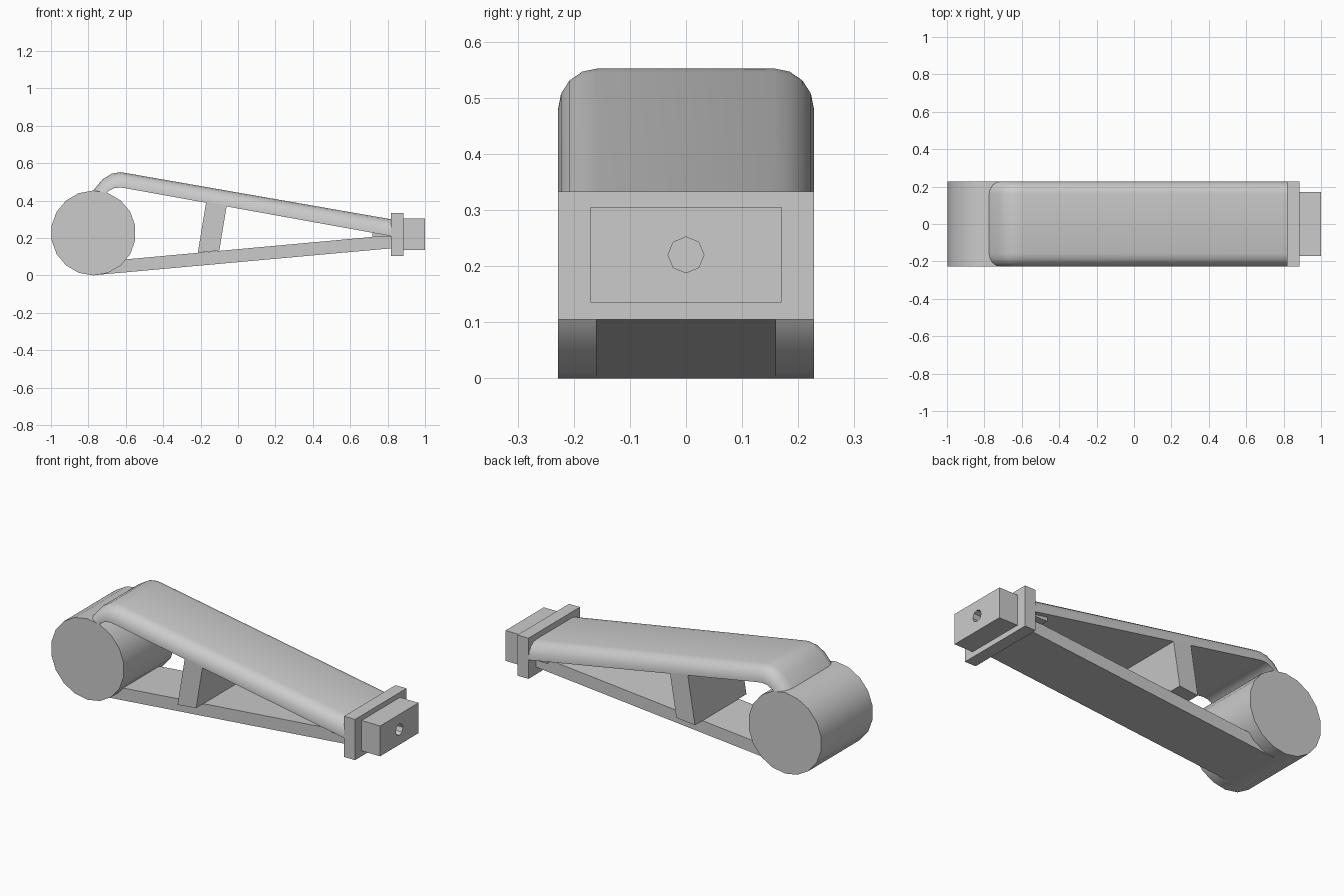
import bpy, bmesh, math
from mathutils import Matrix, Vector

cube = bpy.data.objects.get("Cube")
if cube:
    bpy.data.objects.remove(cube, do_unlink=True)

grey = bpy.data.materials.new("light_grey")
grey.use_nodes = True
grey.diffuse_color = (0.6, 0.6, 0.6, 1)
grey.node_tree.nodes["Principled BSDF"].inputs["Base Color"].default_value = (0.6, 0.6, 0.6, 1)

HALF = 0.228  # half width of the widest parts


def finish(name, bm, smooth=False):
    bmesh.ops.recalc_face_normals(bm, faces=bm.faces[:])
    mesh = bpy.data.meshes.new(name)
    bm.to_mesh(mesh)
    bm.free()
    mesh.materials.append(grey)
    obj = bpy.data.objects.new(name, mesh)
    bpy.context.collection.objects.link(obj)
    if smooth:
        bpy.ops.object.select_all(action='DESELECT')
        obj.select_set(True)
        bpy.context.view_layer.objects.active = obj
        bpy.ops.object.shade_smooth_by_angle(angle=math.radians(35))
    return obj


def loft(name, rings, smooth=False):
    """Skin a list of closed rings and cap both ends."""
    bm = bmesh.new()
    loops = [[bm.verts.new(p) for p in ring] for ring in rings]
    n = len(loops[0])
    for a, b in zip(loops, loops[1:]):
        for i in range(n):
            j = (i + 1) % n
            bm.faces.new((a[i], a[j], b[j], b[i]))
    bm.faces.new(loops[0])
    bm.faces.new(loops[-1])
    return finish(name, bm, smooth)


def slab(name, profile, half):
    """Extrude a side profile across the width."""
    return loft(name, [[(x, y, z) for x, z in profile] for y in (-half, half)])


def box(name, x0, x1, z0, z1, half):
    return slab(name, [(x0, z0), (x1, z0), (x1, z1), (x0, z1)], half)


def rod(name, radius, length, sides, centre, turn, smooth=False):
    bm = bmesh.new()
    bmesh.ops.create_cone(bm, cap_ends=True, segments=sides, radius1=radius,
                          radius2=radius, depth=length,
                          matrix=Matrix.Translation(centre) @ turn)
    return finish(name, bm, smooth)


# Roller at the low end
rod("roller", 0.227, 2 * HALF, 18, (-0.773, 0, 0.227),
    Matrix.Rotation(math.pi / 2, 4, 'X'), True)

# Upper arm: flat underside, rounded upper edges, hooked down onto the roller
corner = [(HALF - 0.07 + 0.07 * math.cos(a), 0.12 + 0.88 * math.sin(a))
          for a in (math.radians(22.5 * k) for k in range(5))]
half_section = [(HALF, 0)] + corner
section = half_section + [(-y, t) for y, t in reversed(half_section)]
under = [(-0.73, 0.41), (-0.69, 0.452), (-0.66, 0.467), (-0.63, 0.47), (-0.6, 0.466), (0.82, 0.21)]
over = [(-0.778, 0.45), (-0.725, 0.513), (-0.675, 0.544), (-0.63, 0.552), (-0.585, 0.545), (0.82, 0.3)]
rings = []
for low, high in zip(under, over):
    pts = [Vector(low).lerp(Vector(high), t) for _, t in section]
    rings.append([(p.x, y, p.y) for p, (y, _) in zip(pts, section)])
loft("upper_arm", rings, True)

# Lower strut, slanted brace and the joint where the arms meet
slab("lower_strut", [(-0.775, 0.001), (0.82, 0.145), (0.82, 0.215), (-0.775, 0.07)], 0.16)
slab("brace", [(-0.215, 0.121), (-0.1, 0.133), (-0.06, 0.375), (-0.17, 0.395)], HALF)
box("joint", 0.72, 0.82, 0.205, 0.24, 0.2)

# End flange and mounting block with a pin hole
box("flange", 0.817, 0.885, 0.105, 0.333, HALF)
block = box("mounting_block", 0.883, 1.0, 0.135, 0.305, 0.17)
cutter = rod("pin_hole_cutter", 0.032, 0.2, 8, (1.0, 0, 0.22),
             Matrix.Rotation(math.pi / 2, 4, 'Y'))
cutter.hide_render = True
cutter.hide_viewport = True
cut = block.modifiers.new("pin_hole", 'BOOLEAN')
cut.operation = 'DIFFERENCE'
cut.solver = 'EXACT'
cut.object = cutter
